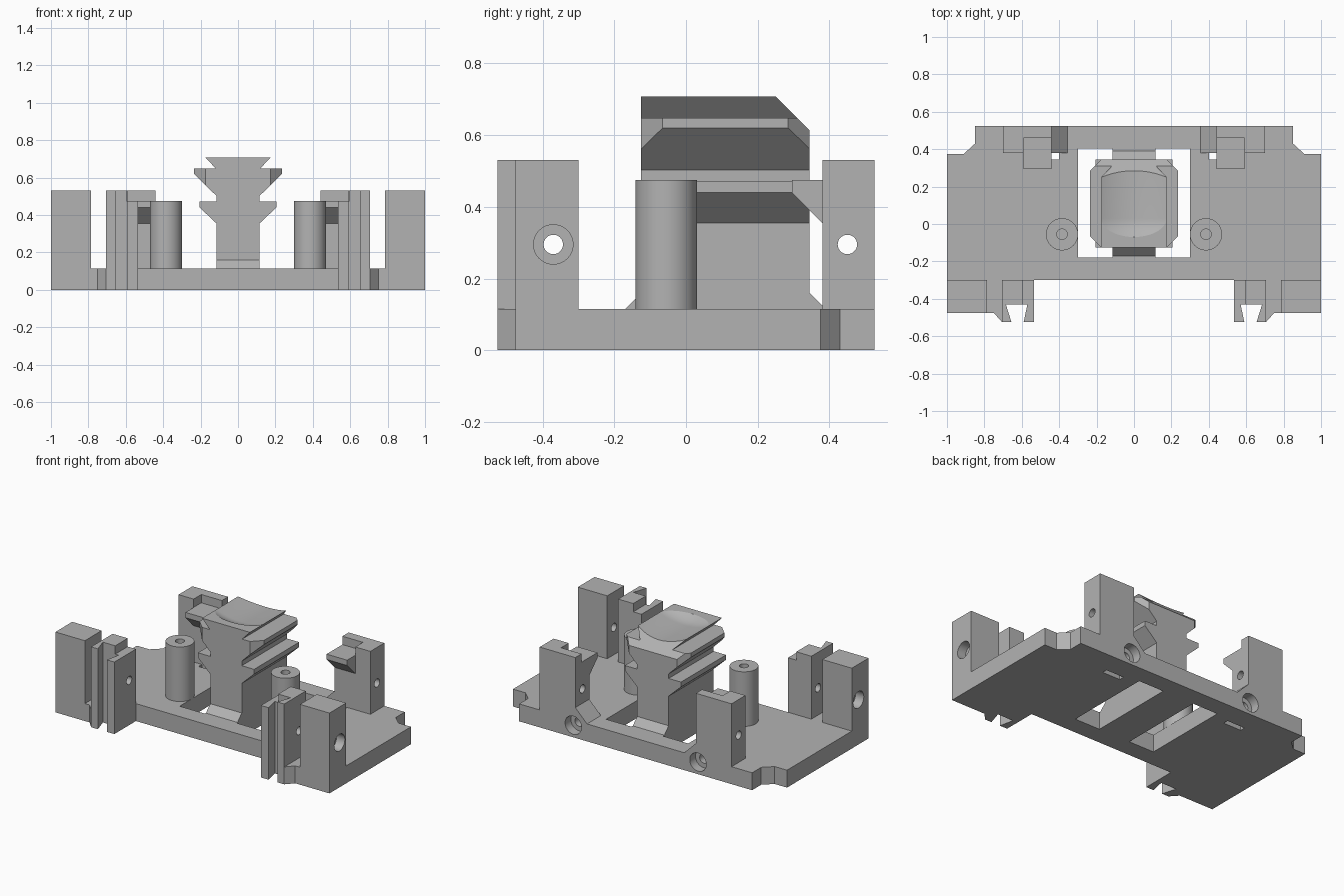
import bpy, bmesh, math
from mathutils import Matrix

cube = bpy.data.objects.get("Cube")
if cube:
    bpy.data.objects.remove(cube, do_unlink=True)

grey = bpy.data.materials.new("plain grey")
grey.use_nodes = True
grey.diffuse_color = (0.45, 0.45, 0.45, 1)
grey.node_tree.nodes["Principled BSDF"].inputs["Base Color"].default_value = (0.45, 0.45, 0.45, 1)
parts = []


def finish(name, bm, side=1, cutter=False):
    """Turn a bmesh into an object, flipped to the other side when side is -1."""
    for v in bm.verts:
        v.co.x *= side
    bmesh.ops.recalc_face_normals(bm, faces=bm.faces)
    mesh = bpy.data.meshes.new(name)
    bm.to_mesh(mesh)
    bm.free()
    mesh.materials.append(grey)
    obj = bpy.data.objects.new(name, mesh)
    bpy.context.collection.objects.link(obj)
    obj.hide_render = cutter
    if not cutter:
        parts.append(obj)
    return obj


def prism(name, pts, axis, a, b, side=1, cutter=False):
    """Extrude a 2D outline along an axis from a to b."""
    place = {"x": lambda u, v, w: (w, u, v),
             "y": lambda u, v, w: (u, w, v),
             "z": lambda u, v, w: (u, v, w)}[axis]
    bm = bmesh.new()
    low = [bm.verts.new(place(u, v, a)) for u, v in pts]
    top = [bm.verts.new(place(u, v, b)) for u, v in pts]
    bm.faces.new(low)
    bm.faces.new(top)
    for i in range(len(pts)):
        j = (i + 1) % len(pts)
        bm.faces.new((low[i], low[j], top[j], top[i]))
    return finish(name, bm, side, cutter)


def rect(x0, x1, y0, y1):
    return [(x0, y0), (x1, y0), (x1, y1), (x0, y1)]


def disc(u, v, r, n=48):
    return [(u + r * math.cos(math.tau * i / n), v + r * math.sin(math.tau * i / n)) for i in range(n)]


def mirrored(half):
    return half + [(-x, y) for x, y in reversed(half)]


def cut(obj, *cutters):
    """Subtract the cutters, keep the result and drop the helpers."""
    for c in cutters:
        m = obj.modifiers.new("cut", "BOOLEAN")
        m.operation, m.solver, m.object = "DIFFERENCE", "EXACT", c
    bpy.context.view_layer.update()
    graph = bpy.context.evaluated_depsgraph_get()
    mesh = bpy.data.meshes.new_from_object(obj.evaluated_get(graph))
    obj.modifiers.clear()
    obj.data = mesh
    for c in cutters:
        bpy.data.objects.remove(c, do_unlink=True)


def hole(pts, axis, a, b, side=1):
    return prism("cutter", pts, axis, a, b, side, True)


FLOOR, SHELF, TOP = 0.115, 0.475, 0.53
BOLT_Z, BOLT_R = 0.295, 0.027
SCREW_X, SCREW_Z = 0.455, 0.08


def screw_cutters(s):
    return [hole(disc(SCREW_X, SCREW_Z, 0.06), "y", 0.465, 0.6, s),
            hole(disc(SCREW_X, SCREW_Z, 0.03), "y", 0.36, 0.5, s)]


# Base plate with dovetail feet, long slots, nut slots and rear screw holes
base = prism("base_plate", mirrored([
    (0.85, 0.525), (0.85, 0.43), (0.91, 0.375), (1, 0.375), (1, -0.475),
    (0.75, -0.475), (0.705, -0.525), (0.655, -0.525), (0.685, -0.43),
    (0.57, -0.43), (0.59, -0.525), (0.535, -0.525), (0.535, -0.3)]), "z", 0, FLOOR)
cutters = []
for s in (-1, 1):
    cutters += [hole(rect(0.115, 0.3, -0.18, 0.405), "z", -0.1, 0.3, s),
                hole(rect(0.4, 0.53, 0.345, 0.38), "z", -0.1, 0.3, s)]
    cutters += screw_cutters(s)
cut(base, *cutters)

for s, label in ((1, "left"), (-1, "right")):
    # Front corner post with a counterbored cross hole
    post = prism(label + "_corner_post", rect(0.785, 1, -0.475, -0.3), "z", FLOOR, TOP, s)
    cut(post, hole(disc(-0.37, BOLT_Z, 0.055), "x", 0.94, 1.1, s),
        hole(disc(-0.37, BOLT_Z, BOLT_R), "x", 0.7, 1.05, s))

    # Front dovetail pillar: tall outer half and lower inner half
    outer = prism(label + "_pillar_outer", [
        (0.705, -0.3), (0.705, -0.525), (0.655, -0.525), (0.685, -0.43),
        (0.595, -0.43), (0.595, -0.3)], "z", FLOOR, TOP, s)
    inner = prism(label + "_pillar_inner", [
        (0.595, -0.3), (0.595, -0.43), (0.57, -0.43), (0.59, -0.525),
        (0.535, -0.525), (0.535, -0.3)], "z", FLOOR, SHELF, s)
    for p in (outer, inner):
        cut(p, hole(disc(-0.37, BOLT_Z, BOLT_R), "x", 0.4, 0.75, s))

    # Rear post with sloped inner gusset, top notch and cross hole
    rear = prism(label + "_rear_post", [
        (0.355, FLOOR), (0.7, FLOOR), (0.7, TOP), (0.44, TOP), (0.44, 0.2)],
        "y", 0.38, 0.525, s)
    cut(rear, hole(rect(0.3, 0.59, 0.3, 0.46), "z", SHELF, 0.7, s),
        hole(disc(0.45, BOLT_Z, BOLT_R), "x", 0.3, 0.8, s), *screw_cutters(s))

    # Latch hook reaching forward from the rear post
    prism(label + "_latch", [(0.38, SHELF), (0.295, SHELF), (0.295, 0.44), (0.38, 0.355)],
          "x", 0.44, 0.59, s)

    # Screw boss
    boss = prism(label + "_screw_boss", disc(0.385, -0.055, 0.086), "z", FLOOR, SHELF, s)
    cut(boss, hole(disc(0.385, -0.055, 0.028), "z", 0.15, 0.6, s))

# Central block with two flanges
block = prism("central_block", mirrored([
    (0.115, FLOOR), (0.115, 0.355), (0.205, 0.44), (0.205, 0.472), (0.115, 0.472),
    (0.115, 0.502), (0.235, 0.62), (0.235, 0.648), (0.118, 0.648), (0.175, 0.708)]),
    "y", -0.125, 0.345)
cutters = [hole([(0.2, 0.758), (0.4, 0.558), (0.4, 0.758)], "x", -0.3, 0.3)]
for s in (-1, 1):
    cutters += [hole([(0.1, -0.2), (0.3, 0), (0.3, -0.2)], "z", 0.51, 0.66, s),
                hole([(0.1, 0.42), (0.3, 0.22), (0.3, 0.42)], "z", 0.51, 0.66, s)]

# Finger dish: a round-ended trough open towards the back
bm = bmesh.new()
bmesh.ops.create_uvsphere(bm, u_segments=96, v_segments=48, radius=0.455,
                          matrix=Matrix.Rotation(math.pi / 2, 4, "X"))
for v in bm.verts:
    v.co.y = v.co.y * 0.57 + (0.8 if v.co.y > 0.001 else 0) + 0.03
    v.co.z += 1.128
cutters.append(finish("cutter", bm, 1, True))
cut(block, *cutters)

# Sloped feet of the block
prism("front_foot", [(-0.17, FLOOR), (-0.125, FLOOR), (-0.125, 0.16)], "x", -0.115, 0.115)
prism("back_foot", [(0.39, FLOOR), (0.345, FLOOR), (0.345, 0.16)], "x", -0.115, 0.115)

# Smooth round surfaces, keep edges sharp
bpy.ops.object.select_all(action="DESELECT")
for p in parts:
    p.select_set(True)
bpy.context.view_layer.objects.active = base
bpy.ops.object.shade_smooth_by_angle(angle=math.radians(20))
